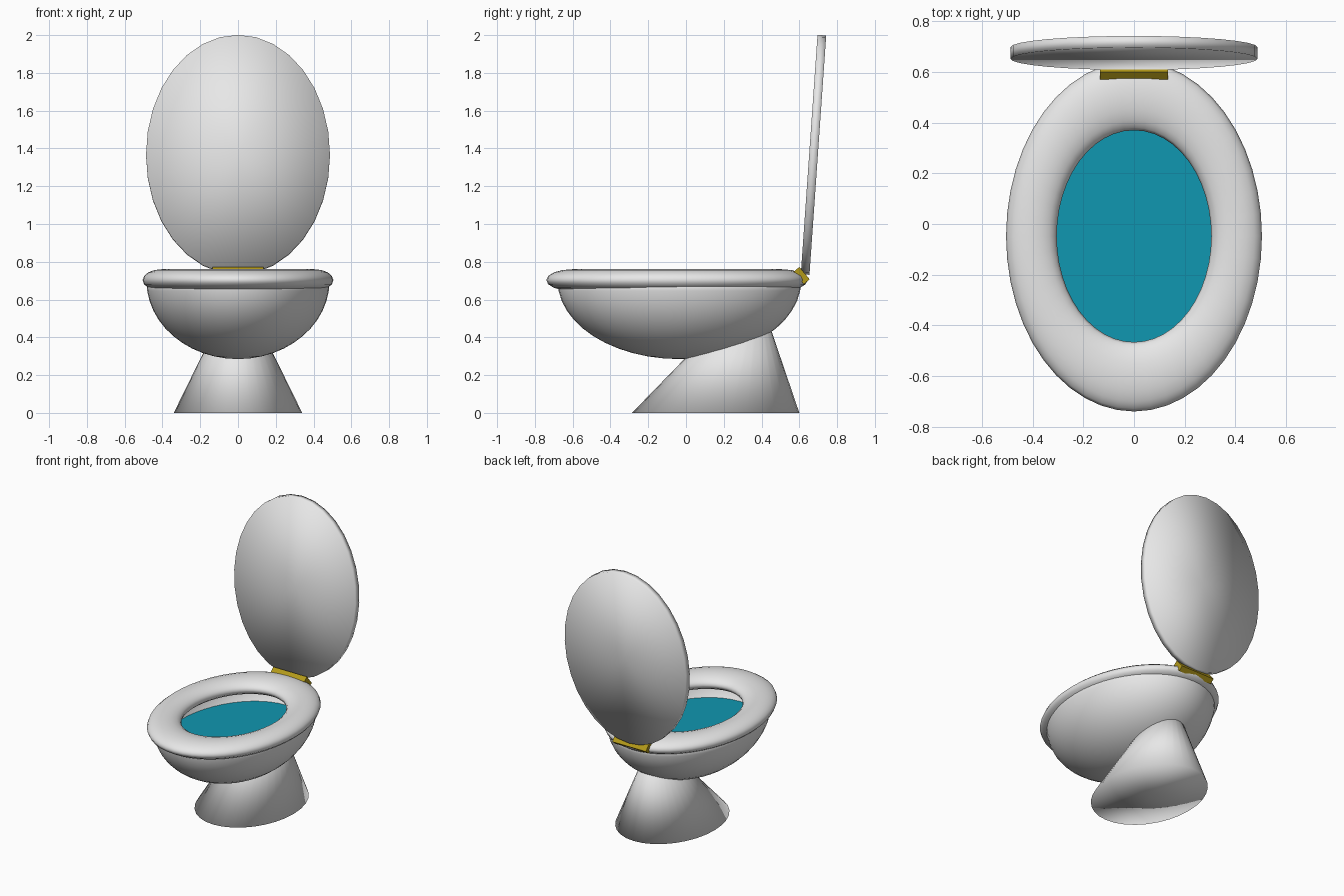
import bpy
import bmesh
from math import sin, cos, tau, pi, radians
from mathutils import Matrix

cube = bpy.data.objects.get("Cube")
if cube:
    bpy.data.objects.remove(cube, do_unlink=True)


def material(name, rgb):
    m = bpy.data.materials.new(name)
    m.use_nodes = True
    m.diffuse_color = (*rgb, 1)
    m.node_tree.nodes["Principled BSDF"].inputs["Base Color"].default_value = (*rgb, 1)
    return m


porcelain = material("porcelain white", (0.8, 0.8, 0.8))
water_blue = material("water blue", (0.005, 0.31, 0.44))
brass = material("brass", (0.45, 0.32, 0.01))


def finish(name, bm, mat, smooth=True):
    bmesh.ops.recalc_face_normals(bm, faces=bm.faces)
    for f in bm.faces:
        f.smooth = smooth
    mesh = bpy.data.meshes.new(name)
    bm.to_mesh(mesh)
    bm.free()
    mesh.materials.append(mat)
    obj = bpy.data.objects.new(name, mesh)
    bpy.context.collection.objects.link(obj)
    return obj


def loft(bm, rings, n):
    """Skin a stack of ellipses given as (centre y, z, x radius, y radius)."""
    loops = [[bm.verts.new((rx * cos(tau * i / n), cy + ry * sin(tau * i / n), z))
              for i in range(n)] for cy, z, rx, ry in rings]
    for a, b in zip(loops, loops[1:]):
        for i in range(n):
            j = (i + 1) % n
            bm.faces.new((a[i], a[j], b[j], b[i]))
    return loops


def fan(bm, loop, centre):
    """Close a loop with a fan of triangles."""
    c = bm.verts.new(centre)
    for i, v in enumerate(loop):
        bm.faces.new((v, loop[(i + 1) % len(loop)], c))


# Pedestal: leaning elliptical cone whose top is buried in the bowl
bm = bmesh.new()
loops = loft(bm, [(0.157, 0, 0.34, 0.443), (0.315, 0.5, 0.095, 0.115)], 32)
fan(bm, loops[0], (0, 0.157, 0))
fan(bm, loops[1], (0, 0.315, 0.5))
finish("pedestal", bm, porcelain)

# Bowl: lower half of an ellipsoid, thickened inward
bm = bmesh.new()
steps = 12
rings = []
for k in range(steps):
    t = k / steps * pi / 2
    rings.append((-0.035, 0.7 - 0.415 * sin(t), 0.485 * cos(t), 0.645 * cos(t)))
loops = loft(bm, rings, 48)
fan(bm, loops[-1], (0, -0.035, 0.285))
bowl = finish("bowl", bm, porcelain)
shell = bowl.modifiers.new("shell", 'SOLIDIFY')
shell.thickness = 0.015
shell.offset = -1

# Water: flat elliptical surface inside the bowl
bm = bmesh.new()
bmesh.ops.create_circle(bm, cap_ends=True, segments=48, radius=1,
                        matrix=Matrix.Translation((0, -0.035, 0.55))
                        @ Matrix.Diagonal((0.443, 0.592, 1, 1)))
finish("water", bm, water_blue, smooth=False)

# Seat: stretched ring
bpy.ops.mesh.primitive_torus_add(major_segments=48, minor_segments=16,
                                 major_radius=0.405, minor_radius=0.1,
                                 location=(0, -0.048, 0.703))
seat = bpy.context.object
seat.name = "seat"
seat.scale = (1, 1.37, 0.575)
seat.data.materials.append(porcelain)
bpy.ops.object.shade_smooth()

# Lid: thin oval disc standing up and leaning back
bm = bmesh.new()
half = 0.023
loops = loft(bm, [(0, -half, 0.487, 0.635), (0, half, 0.487, 0.635)], 32)
fan(bm, loops[0], (0, 0, -half))
fan(bm, loops[1], (0, 0, half))
lid = finish("lid", bm, porcelain)
lid.location = (0, 0.675, 1.366)
lid.rotation_euler = (radians(86), 0, 0)

# Hinge: tilted block between seat and lid
bm = bmesh.new()
bmesh.ops.create_cube(bm, size=1, matrix=Matrix.Diagonal((0.27, 0.085, 0.04, 1)))
hinge = finish("hinge", bm, brass, smooth=False)
hinge.location = (0, 0.612, 0.727)
hinge.rotation_euler = (radians(-50), 0, 0)
